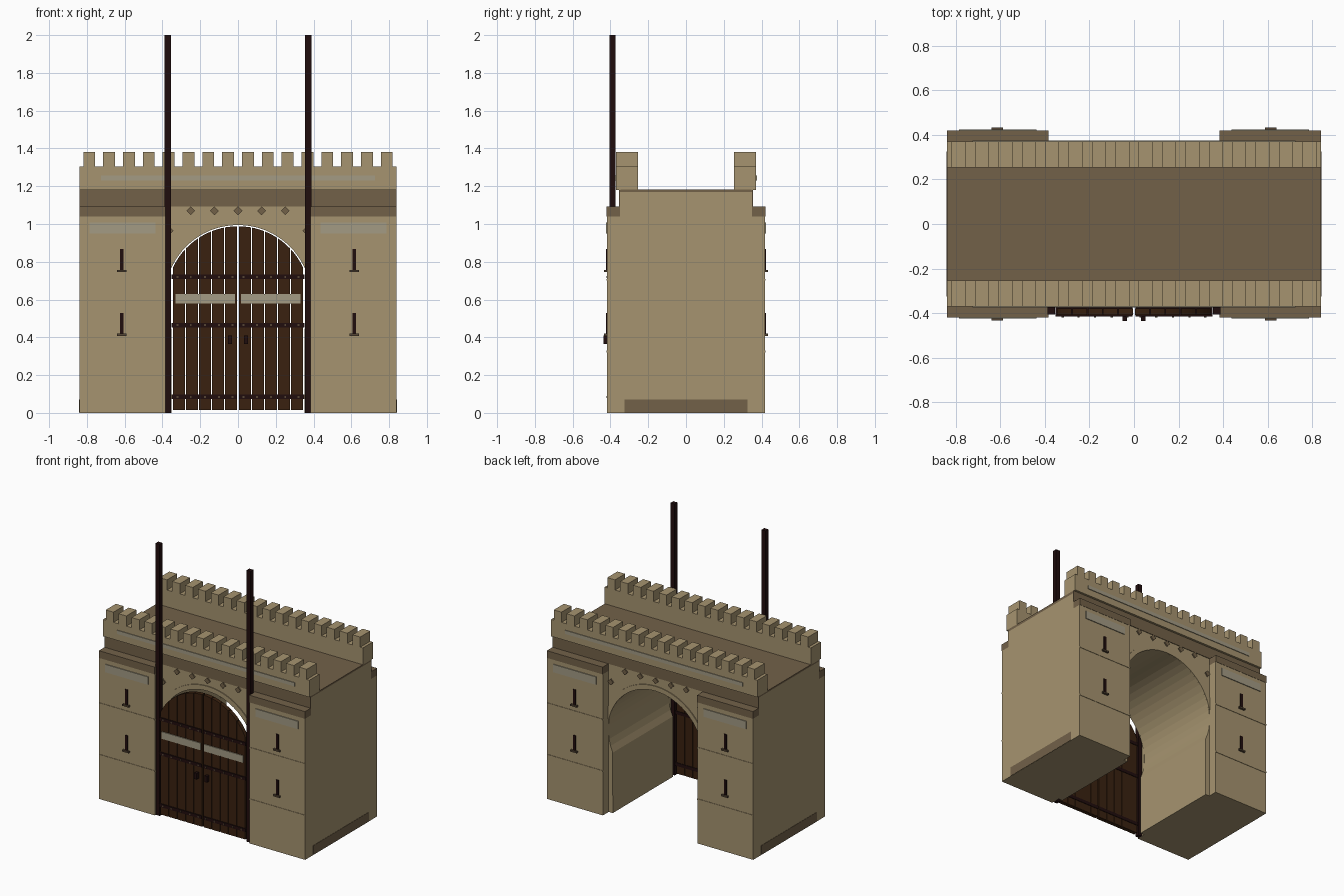
import bpy, bmesh, math

if "Cube" in bpy.data.objects:
    bpy.data.objects.remove(bpy.data.objects["Cube"])


def material(name, rgb):
    m = bpy.data.materials.new(name)
    m.diffuse_color = (*rgb, 1)
    m.use_nodes = True
    m.node_tree.nodes["Principled BSDF"].inputs["Base Color"].default_value = m.diffuse_color
    return m


STONE = material("sandstone", (0.38, 0.295, 0.16))
DARK = material("dark_stone", (0.17, 0.12, 0.066))
WOOD = material("door_wood", (0.042, 0.0155, 0.005))
IRON = material("dark_iron", (0.0144, 0.004, 0.004))
PLATE = material("pale_plate", (0.366, 0.328, 0.231))
SILL = material("sill_brown", (0.09, 0.06, 0.035))


def finish(name, bm, mat):
    bmesh.ops.recalc_face_normals(bm, faces=bm.faces)
    me = bpy.data.meshes.new(name)
    bm.to_mesh(me)
    bm.free()
    me.materials.append(mat)
    ob = bpy.data.objects.new(name, me)
    bpy.context.scene.collection.objects.link(ob)
    return ob


def boxes(name, mat, items):
    """One object from boxes given as (x0, x1, y0, y1, z0, z1)."""
    bm = bmesh.new()
    for x0, x1, y0, y1, z0, z1 in items:
        vs = bmesh.ops.create_cube(bm, size=1)["verts"]
        for v in vs:
            v.co = ((x0 + x1) / 2 + v.co.x * (x1 - x0),
                    (y0 + y1) / 2 + v.co.y * (y1 - y0),
                    (z0 + z1) / 2 + v.co.z * (z1 - z0))
    return finish(name, bm, mat)


def prisms(name, mat, profiles, y0, y1):
    """Extrude xz outlines from y0 to y1."""
    bm = bmesh.new()
    for pts in profiles:
        f = bm.faces.new([bm.verts.new((x, y0, z)) for x, z in pts])
        ext = bmesh.ops.extrude_face_region(bm, geom=[f])["geom"]
        for v in ext:
            if isinstance(v, bmesh.types.BMVert):
                v.co.y = y1
    return finish(name, bm, mat)


def mirror_x(items):
    return items + [(-b, -a, *r) for a, b, *r in items]


def mirror_y(items):
    return items + [(a, b, -d, -c, *r) for a, b, c, d, *r in items]


def four(items):
    return mirror_y(mirror_x(items))


W = 0.84                      # half width
CZ, R, JAMB, SPRING = 0.607, 0.388, 0.352, 0.445   # horseshoe arch


def arc(radius, a0, a1, n):
    return [(radius * math.cos(a0 + (a1 - a0) * i / n),
             CZ + radius * math.sin(a0 + (a1 - a0) * i / n)) for i in range(n + 1)]


# main block with the arched passage
start = math.atan2(SPRING - CZ, JAMB)
outline = [(-W, 0), (-W, 1.17), (W, 1.17), (W, 0), (JAMB, 0)]
outline += arc(R, start, math.pi - start, 32) + [(-JAMB, 0)]
prisms("gatehouse_body", STONE, [outline], -0.35, 0.35)

# raised ring around the arch, both sides
ring = arc(R, 0.2, math.pi - 0.2, 28) + arc(0.423, math.pi - 0.2, 0.2, 28)
prisms("arch_ring_front", STONE, [ring], -0.356, -0.349)
prisms("arch_ring_back", STONE, [ring], 0.349, 0.356)

# towers, cornices, plinth, roof deck and frieze
boxes("towers", STONE, four([(0.385, W, 0.35, 0.418, 0, 1.04)]))
boxes("tower_cornices", DARK, four([(0.385, W, 0.345, 0.42, 1.04, 1.093)]))
boxes("side_plinths", DARK, mirror_x([(0.40, W + 0.002, -0.325, 0.325, 0.001, 0.07)]))
boxes("roof_deck", DARK, [(-W, W, -0.348, 0.348, 1.163, 1.182)])
boxes("frieze_bands", DARK, mirror_y([(-W, W, 0.348, 0.354, 1.093, 1.18)]))
boxes("tower_courses", STONE, four([(0.385, W, 0.417, 0.421, z, z + 0.01)
                                    for z in (0.32, 0.70)]))

# battlements
pitch = 2 * W / 16
boxes("parapets", STONE, mirror_y([(-W, W, 0.253, 0.37, 1.18, 1.305)]))
merlons = []
for i in range(16):
    x = (i - 7.5) * pitch
    merlons.append((x - 0.3 * pitch, x + 0.3 * pitch, 0.253, 0.37, 1.305, 1.38))
boxes("merlons", STONE, mirror_y(merlons))

# pale plates on parapets and towers
boxes("parapet_plates", PLATE, mirror_y([(-0.725, 0.725, 0.369, 0.375, 1.23, 1.257)]))
boxes("tower_plates", PLATE, four([(0.438, 0.786, 0.417, 0.424, 0.95, 1.008)]))

# arrow slits with sills
boxes("arrow_slits", IRON, four([(0.605, 0.625, 0.417, 0.424, z, z + 0.112)
                                 for z in (0.755, 0.418)]))
boxes("slit_sills", SILL, four([(0.589, 0.641, 0.417, 0.433, z, z + 0.012)
                                for z in (0.745, 0.408)]))

# diamond studs above the arch, both sides
diamonds = []
for x, z in [(i * 0.125, 1.07) for i in range(-2, 3)] + [(-0.365, 0.965), (0.365, 0.965)]:
    diamonds.append([(x - 0.023, z), (x, z + 0.023), (x + 0.023, z), (x, z - 0.023)])
prisms("diamonds_front", DARK, diamonds, -0.359, -0.349)
prisms("diamonds_back", DARK, diamonds, 0.349, 0.359)

# door planks cut to the arch
planks = []
n, x_in, x_out = 5, 0.003, 0.347
step = (x_out - x_in) / n
for s in (-1, 1):
    for i in range(n):
        a, b = x_in + i * step + 0.002, x_in + (i + 1) * step - 0.002
        xs = [b + (a - b) * k / 4 for k in range(5)]
        top = [(s * x, CZ + math.sqrt(0.381 ** 2 - x * x)) for x in xs]
        planks.append([(s * a, 0.015), (s * b, 0.015)] + top)
prisms("door_planks", WOOD, planks, -0.41, -0.38)

# iron straps with rivets, pale door plates, handles
levels = (0.085, 0.465, 0.72)
boxes("door_straps", IRON, mirror_x([(0.006, 0.352, -0.416, -0.376, z - 0.012, z + 0.012)
                                     for z in levels]))
boxes("strap_rivets", SILL, mirror_x([(x - 0.005, x + 0.005, -0.42, -0.415, z - 0.005, z + 0.005)
                                      for z in levels
                                      for x in (0.03, 0.1, 0.175, 0.25, 0.32)]))
boxes("door_plates", PLATE, mirror_x([(0.016, 0.332, -0.416, -0.409, 0.578, 0.63)]))
boxes("door_handles", IRON, mirror_x([(0.032, 0.052, -0.436, -0.409, 0.365, 0.41)]))

# tall gate posts
boxes("gate_posts", IRON, mirror_x([(0.354, 0.388, -0.406, -0.374, 0, 2.0)]))
